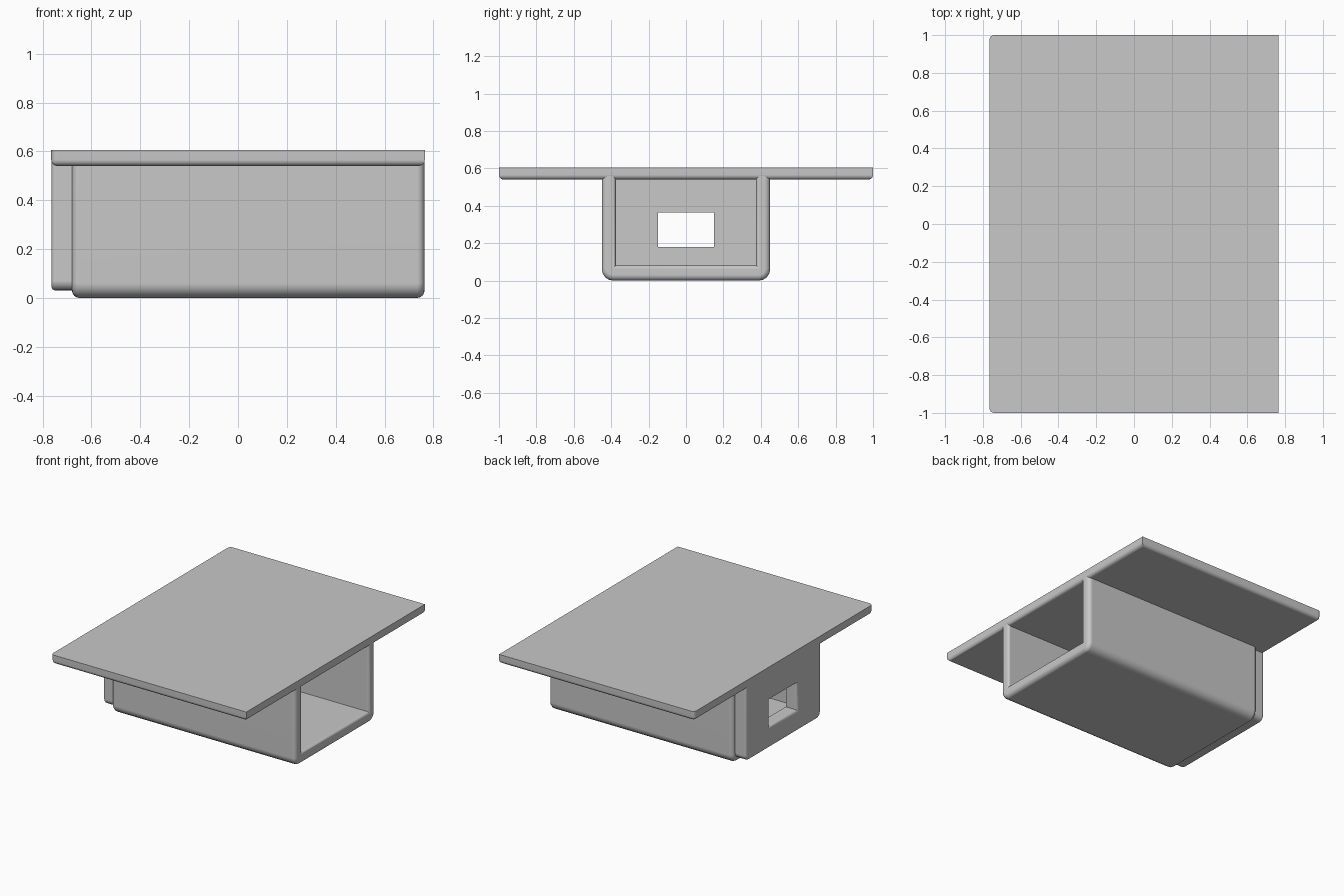
import bpy, bmesh, math

cube = bpy.data.objects.get("Cube")
if cube:
    bpy.data.objects.remove(cube, do_unlink=True)

grey = bpy.data.materials.new("light_grey")
grey.use_nodes = True
colour = (0.58, 0.58, 0.58, 1)
grey.diffuse_color = colour
grey.node_tree.nodes["Principled BSDF"].inputs["Base Color"].default_value = colour


def make_object(name, bm):
    bmesh.ops.recalc_face_normals(bm, faces=bm.faces[:])
    mesh = bpy.data.meshes.new(name)
    bm.to_mesh(mesh)
    bm.free()
    mesh.materials.append(grey)
    obj = bpy.data.objects.new(name, mesh)
    bpy.context.collection.objects.link(obj)
    return obj


def rings_mesh(rings):
    """Loft rectangles given as (x, half width, bottom, top)."""
    bm = bmesh.new()
    loops = [[bm.verts.new((x, y, z)) for y, z in ((-w, b), (w, b), (w, t), (-w, t))]
             for x, w, b, t in rings]
    for a, c in zip(loops, loops[1:]):
        for i in range(4):
            j = (i + 1) % 4
            bm.faces.new((a[i], a[j], c[j], c[i]))
    bm.faces.new(loops[0])
    bm.faces.new(loops[-1])
    bmesh.ops.recalc_face_normals(bm, faces=bm.faces[:])
    return bm


def round_edges(bm, rule, radius):
    edges = [e for e in bm.edges if rule(e.verts[0].co, e.verts[1].co)]
    bmesh.ops.bevel(bm, geom=edges, offset=radius, segments=4, profile=0.5,
                    affect='EDGES', clamp_overlap=True)


def near(a, b):
    return abs(a - b) < 1e-4


def activate(obj):
    bpy.ops.object.select_all(action='DESELECT')
    obj.select_set(True)
    bpy.context.view_layer.objects.active = obj


def cut(obj, cutter):
    mod = obj.modifiers.new("opening", 'BOOLEAN')
    mod.operation = 'DIFFERENCE'
    mod.solver = 'EXACT'
    mod.object = cutter
    cutter.hide_render = True
    activate(obj)
    bpy.ops.object.modifier_apply(modifier=mod.name)
    bpy.data.objects.remove(cutter, do_unlink=True)


def finish(obj):
    activate(obj)
    bpy.ops.object.shade_smooth_by_angle(angle=math.radians(35))
    mod = obj.modifiers.new("clean_shading", 'WEIGHTED_NORMAL')
    mod.keep_sharp = True


def flare(x, direction, w, b, t, radius, lift_top):
    """Rings of a rounded mouth that ends at x and widens towards it."""
    rings = []
    for i in range(5):
        a = i / 4 * math.pi / 2
        out = radius * (1 - math.cos(a))
        rings.append((x - direction * radius * (1 - math.sin(a)),
                      w + out, b - out, t + out * lift_top))
    last = rings[-1]
    return rings + [(x + direction * 0.1,) + last[1:]]


# Lid: wide plate with a sharp top and rounded lower edges
TOP, UNDER, END = 0.605, 0.54, 0.765
lid = rings_mesh([(-END, 1, UNDER, TOP), (END, 1, UNDER, TOP)])
round_edges(lid, lambda p, q: (near(p.z, UNDER) and near(q.z, UNDER))
            or (near(p.x, -END) and near(q.x, -END) and near(p.y, q.y)), 0.025)
finish(make_object("lid", lid))

# Tray: channel under the lid, open at one end
ROOF, BACK, MOUTH = 0.59, -0.68, 0.764
tray = rings_mesh([(BACK, 0.45, 0, ROOF), (MOUTH, 0.45, 0, ROOF)])
round_edges(tray, lambda p, q: near(p.z, 0) and near(q.z, 0) and near(p.y, q.y), 0.06)
for end in (BACK, MOUTH):
    round_edges(tray, lambda p, q: near(p.x, end) and near(q.x, end)
                and p.z + q.z < 2 * ROOF - 0.01, 0.03)
tray = make_object("tray", tray)
cavity = [(-0.9, 0.375, 0.08, 0.7)] + flare(MOUTH, 1, 0.375, 0.08, 0.7, 0.018, 0)
cut(tray, make_object("cavity_cutter", rings_mesh(cavity)))
finish(tray)

# End plate: slightly smaller wall that closes the other end
plate = rings_mesh([(-END + 0.001, 0.42, 0.03, ROOF), (BACK + 0.003, 0.42, 0.03, ROOF)])
round_edges(plate, lambda p, q: near(p.z, 0.03) and near(q.z, 0.03)
            and near(p.y, q.y), 0.04)
round_edges(plate, lambda p, q: near(p.x, -END + 0.001) and near(q.x, -END + 0.001)
            and p.z + q.z < 2 * ROOF - 0.01, 0.018)
plate = make_object("end_plate", plate)
# Window through the end plate, with a rounded outer rim
window = [(-0.6, 0.15, 0.18, 0.365)] + flare(-END + 0.001, -1, 0.15, 0.18, 0.365, 0.022, 1)
cut(plate, make_object("window_cutter", rings_mesh(window)))
finish(plate)
